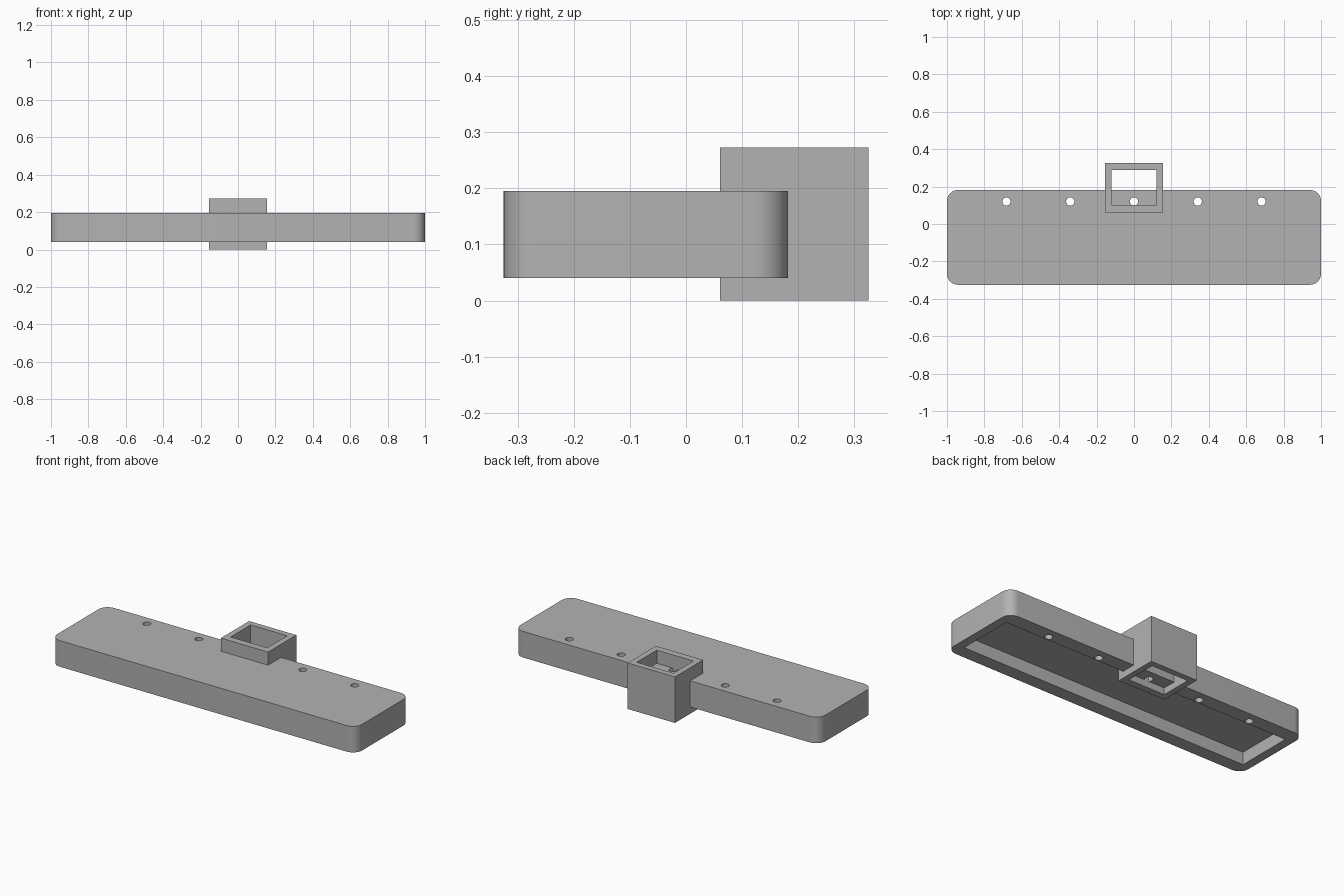
import bpy
import bmesh
from math import radians

cube = bpy.data.objects.get("Cube")
if cube:
    bpy.data.objects.remove(cube, do_unlink=True)

grey = bpy.data.materials.new("plain grey")
grey.use_nodes = True
colour = (0.45, 0.45, 0.45, 1)
grey.diffuse_color = colour
grey.node_tree.nodes["Principled BSDF"].inputs["Base Color"].default_value = colour


def finish(name, bm):
    mesh = bpy.data.meshes.new(name)
    bm.to_mesh(mesh)
    bm.free()
    mesh.materials.append(grey)
    obj = bpy.data.objects.new(name, mesh)
    bpy.context.collection.objects.link(obj)
    return obj


def box(name, x, y, z, radius=0):
    """Box from (min, max) ranges, with optional rounded upright edges."""
    bm = bmesh.new()
    bmesh.ops.create_cube(bm, size=1)
    for v in bm.verts:
        v.co = [r[0] if c < 0 else r[1] for c, r in zip(v.co, (x, y, z))]
    if radius:
        upright = [e for e in bm.edges
                   if abs(e.verts[0].co.z - e.verts[1].co.z) > 0.01]
        bmesh.ops.bevel(bm, geom=upright, offset=radius, segments=10,
                        profile=0.5, affect='EDGES')
    return finish(name, bm)


def peg(name, x, y, radius):
    bm = bmesh.new()
    bmesh.ops.create_cone(bm, cap_ends=True, segments=32, radius1=radius,
                          radius2=radius, depth=1)
    bmesh.ops.translate(bm, verts=bm.verts, vec=(x, y, 0.1))
    return finish(name, bm)


def cut(target, cutter):
    cutter.hide_render = True
    mod = target.modifiers.new("cut", 'BOOLEAN')
    mod.operation = 'DIFFERENCE'
    mod.solver = 'EXACT'
    mod.object = cutter
    bpy.context.view_layer.objects.active = target
    bpy.ops.object.modifier_apply(modifier=mod.name)
    bpy.data.objects.remove(cutter, do_unlink=True)


# Long rounded slab, hollow underneath
slab = box("slab", (-1, 1), (-0.325, 0.182), (0.04, 0.195), radius=0.06)
cut(slab, box("pocket_cutter", (-0.948, 0.948), (-0.246, 0.096), (-0.1, 0.114)))

# Row of through holes along the back edge
for i in range(-2, 3):
    cut(slab, peg("hole_cutter", i * 0.341, 0.12, 0.022))

# Square socket straddling the back edge
socket = box("socket", (-0.155, 0.155), (0.061, 0.325), (0, 0.273))
cut(socket, box("socket_cutter", (-0.12, 0.12), (0.102, 0.29), (-0.1, 0.4)))

# Smooth the round corners and holes, keep the rest crisp
for obj in (slab, socket):
    bpy.ops.object.select_all(action='DESELECT')
    obj.select_set(True)
    bpy.context.view_layer.objects.active = obj
    bpy.ops.object.shade_smooth_by_angle(angle=radians(30))
